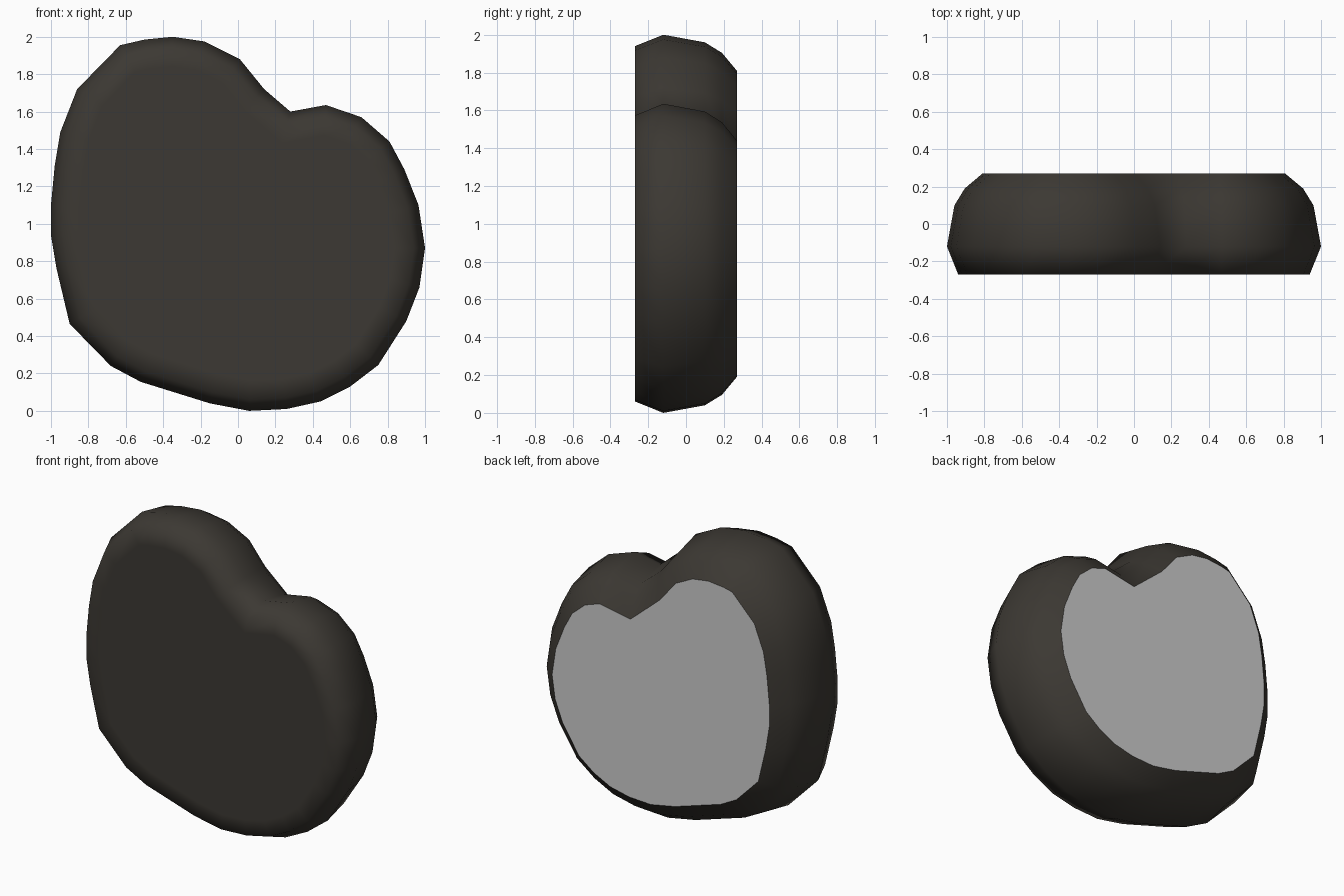
import bpy, bmesh
from mathutils import Vector

if "Cube" in bpy.data.objects:
    bpy.data.objects.remove(bpy.data.objects["Cube"])

# Lopsided heart outline in (x, z), clockwise seen from the front
OUTLINE = [(-.35, 2), (-.18, 1.975), (.01, 1.88), (.14, 1.72), (.28, 1.6), (.47, 1.635),
           (.66, 1.57), (.81, 1.44), (.89, 1.29), (.965, 1.1), (1, .87), (.97, .66),
           (.9, .48), (.75, .245), (.6, .13), (.44, .05), (.26, .01), (.06, 0),
           (-.15, .04), (-.52, .155), (-.68, .24), (-.9, .465), (-.97, .76), (-1, .94),
           (-1, 1.1), (-.98, 1.31), (-.95, 1.49), (-.86, 1.72), (-.63, 1.955), (-.5, 1.985)]
# Side profile: (y, inset from the outline)
PROFILE = [(-.27, .06), (-.12, 0), (.10, .04), (.19, .095), (.27, .19)]


def inset_outline(d):
    pts = [Vector(p) for p in OUTLINE]
    out = []
    for i, p in enumerate(pts):
        a = (p - pts[i - 1]).normalized()
        b = (pts[(i + 1) % len(pts)] - p).normalized()
        n = Vector((a.y + b.y, -a.x - b.x)).normalized()
        inward = n * d / max(.6, n.dot(Vector((a.y, -a.x))))
        out.append(p + inward)
    return out


def make_part(name, profile, cap, color=None):
    bm = bmesh.new()
    rings = [[bm.verts.new((p.x, y, p.y)) for p in inset_outline(d)] for y, d in profile]
    n = len(OUTLINE)
    for r0, r1 in zip(rings, rings[1:]):
        for i in range(n):
            j = (i + 1) % n
            bm.faces.new((r0[i], r0[j], r1[j], r1[i]))
    bm.faces.new(rings[0] if cap == "front" else rings[-1])
    bmesh.ops.recalc_face_normals(bm, faces=bm.faces[:])
    # outward direction: the cap must face front (-y) or back (+y)
    bm.faces.ensure_lookup_table()
    if (bm.faces[-1].normal.y > 0) == (cap == "front"):
        bmesh.ops.reverse_faces(bm, faces=bm.faces[:])
    for f in bm.faces:
        f.smooth = True
    me = bpy.data.meshes.new(name)
    bm.to_mesh(me)
    bm.free()
    ob = bpy.data.objects.new(name, me)
    bpy.context.collection.objects.link(ob)
    if color:
        mat = bpy.data.materials.new(name + "_colour")
        mat.diffuse_color = color
        mat.use_nodes = True
        mat.node_tree.nodes["Principled BSDF"].inputs["Base Color"].default_value = mat.diffuse_color
        me.materials.append(mat)
    return ob


# Dark rounded body, with a small flat border ring inside the front cap
make_part("body", [(-.27, .16)] + PROFILE, "front", (.045, .04, .033, 1))
# Grey flat back
make_part("back_face", [(.27, .19)], "back")
